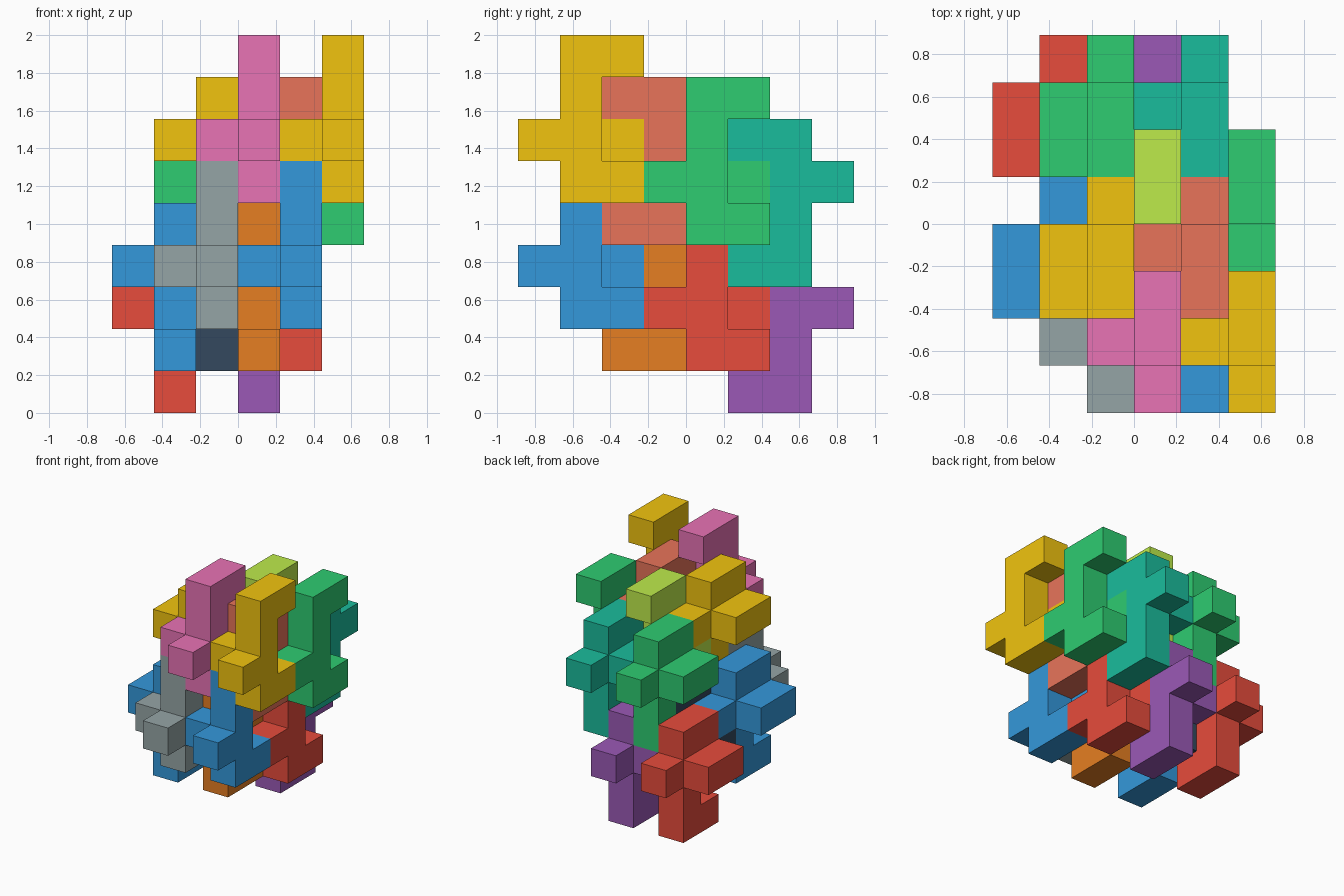
import bpy, bmesh
from mathutils import Color, Vector

if "Cube" in bpy.data.objects:
    bpy.data.objects.remove(bpy.data.objects["Cube"])

U = 2 / 9                         # edge length of one cube
ORIGIN = Vector((-3, -4, 0))      # corner of the cube grid, in cells

# Nine-cube piece: spine of four, two hooks, a front arm and a two-cube side arm
PIECE = [(0, 0, 0), (0, 0, 1), (0, 0, 2), (0, 0, 3), (0, 1, 0), (0, 1, 3),
         (0, -1, 1), (-1, 0, 1), (-1, 1, 1)]
# The same piece given a half turn about x
TURNED = [(x, -y, 3 - z) for x, y, z in PIECE]

COLOURS = {
    "yellow": "F1C40F", "green": "2ECC71", "blue": "3498DB", "red": "E74C3C",
    "pink": "E873B5", "lime": "BEEB4B", "grey": "95A5A6", "navy": "34495E",
    "teal": "1ABC9C", "purple": "9B59B6", "coral": "E8745A", "orange": "E67E22",
}

# Name, colour, cell of the spine's foot
UPRIGHT = [
    ("right_yellow", "yellow", (5, 1, 5)), ("right_green", "green", (5, 4, 4)),
    ("right_blue", "blue", (4, 1, 2)), ("right_red", "red", (4, 4, 1)),
    ("middle_pink", "pink", (3, 1, 5)), ("middle_lime", "lime", (3, 4, 4)),
    ("middle_grey", "grey", (2, 1, 2)), ("middle_navy", "navy", (2, 4, 1)),
]
FLIPPED = [
    ("right_coral", "coral", (4, 3, 4)), ("right_teal", "teal", (4, 6, 3)),
    ("middle_orange", "orange", (3, 3, 1)), ("middle_purple", "purple", (3, 6, 0)),
    ("left_yellow", "yellow", (2, 3, 4)), ("left_green", "green", (2, 6, 3)),
    ("left_blue", "blue", (1, 3, 1)), ("left_red", "red", (1, 6, 0)),
]


def material(name):
    if name in bpy.data.materials:
        return bpy.data.materials[name]
    mat = bpy.data.materials.new(name)
    h = COLOURS[name]
    rgb = Color([int(h[i:i + 2], 16) / 255 for i in (0, 2, 4)])
    mat.diffuse_color = (*rgb.from_srgb_to_scene_linear(), 1)
    mat.use_nodes = True
    mat.node_tree.nodes["Principled BSDF"].inputs["Base Color"].default_value = mat.diffuse_color
    return mat


def build_piece(name, colour, foot, shape):
    cells = {tuple(a + b for a, b in zip(foot, c)) for c in shape}
    bm = bmesh.new()
    corners = {}

    def vert(p):
        key = tuple(p)
        if key not in corners:
            corners[key] = bm.verts.new((Vector(key) + ORIGIN) * U)
        return corners[key]

    # Only the outer faces of the joined cubes
    for cell in sorted(cells):
        for axis in range(3):
            b, c = (axis + 1) % 3, (axis + 2) % 3
            for side in (0, 1):
                other = list(cell)
                other[axis] += 2 * side - 1
                if tuple(other) in cells:
                    continue
                quad = []
                for db, dc in ((0, 0), (1, 0), (1, 1), (0, 1)):
                    p = list(cell)
                    p[axis] += side
                    p[b] += db
                    p[c] += dc
                    quad.append(vert(p))
                bm.faces.new(quad if side else quad[::-1])

    mesh = bpy.data.meshes.new(name)
    bm.to_mesh(mesh)
    bm.free()
    mesh.materials.append(material(colour))
    bpy.context.collection.objects.link(bpy.data.objects.new(name, mesh))


for name, colour, foot in UPRIGHT:
    build_piece(name + "_piece", colour, foot, PIECE)
for name, colour, foot in FLIPPED:
    build_piece(name + "_piece", colour, foot, TURNED)
